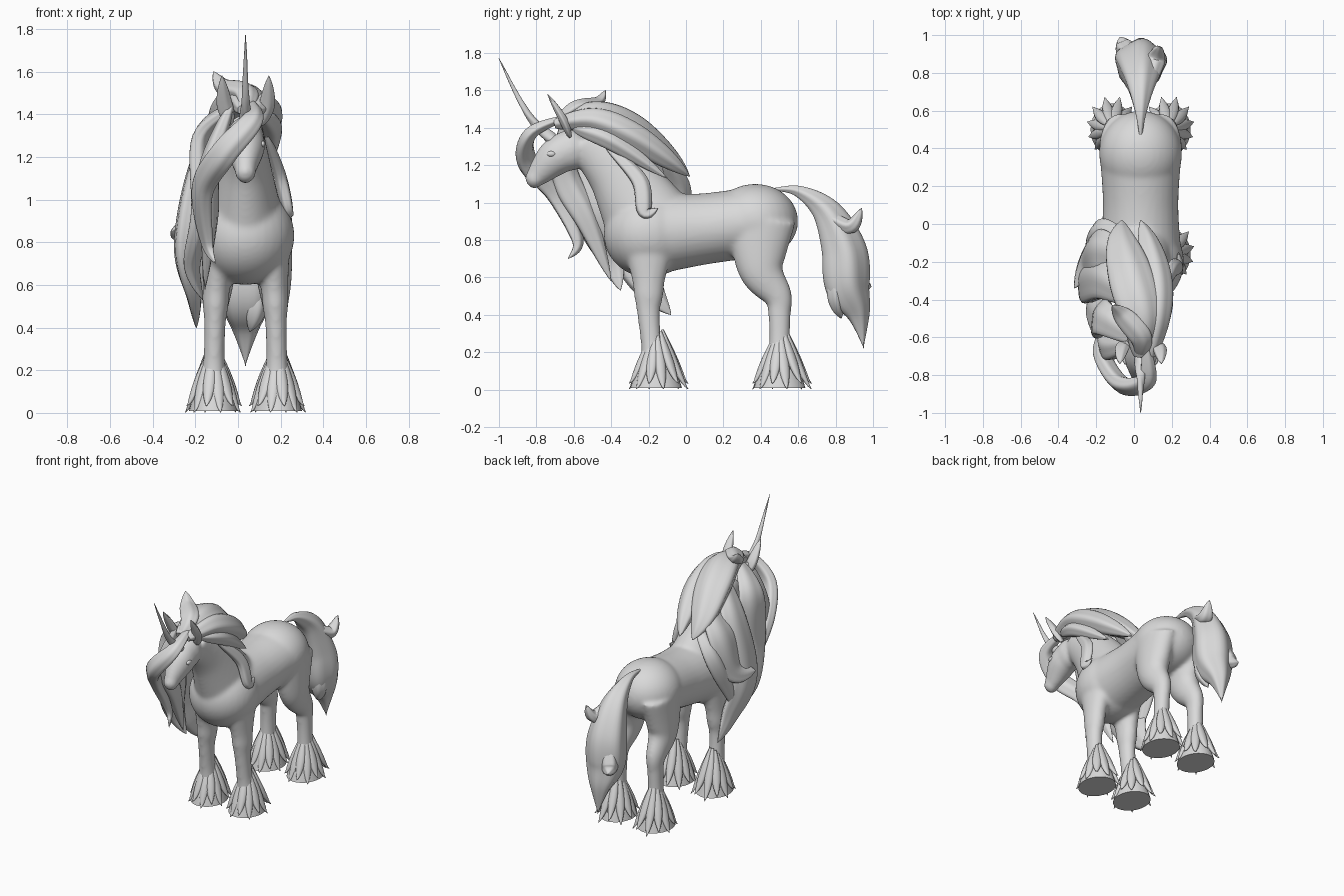
import bpy
import bmesh
import math
from mathutils import Matrix, Vector

default_cube = bpy.data.objects.get("Cube")
if default_cube:
    bpy.data.objects.remove(default_cube, do_unlink=True)

MIDLINE = 0.035
ACROSS, ALONG = Vector((1, 0, 0)), Vector((0, 1, 0))
SIDES = {"left": 1, "right": -1}

# One flat colour for the whole model
clay = bpy.data.materials.new("light_grey")
clay.use_nodes = True
colour = (0.7, 0.7, 0.7, 1)
clay.diffuse_color = colour
clay.node_tree.nodes["Principled BSDF"].inputs["Base Color"].default_value = colour


def curve_value(a, b, c, d, t):
    """Catmull-Rom interpolation of one channel."""
    return b + t / 2 * (c - a + t * (2 * a - 5 * b + 4 * c - d + t * (3 * (b - c) + d - a)))


def resample(stations, steps=8):
    """Smooth a short list of stations into a dense one."""
    padded = [stations[0], *stations, stations[-1]]
    result = []
    for window in zip(padded, padded[1:], padded[2:], padded[3:]):
        for step in range(steps):
            result.append([curve_value(*channel, step / steps) for channel in zip(*window)])
    result.append(list(stations[-1]))
    return result


def loft(bm, samples, axis, sides=24, ridge=0.0, lobes=5, twist=0.0):
    """Skin elliptical rings (x, y, z, half width, half depth) along a path."""
    centres = [Vector(sample[:3]) for sample in samples]
    rings = []
    for i, (centre, sample) in enumerate(zip(centres, samples)):
        before, after = centres[max(i - 1, 0)], centres[min(i + 1, len(centres) - 1)]
        tangent = (after - before).normalized()
        axis = (axis - tangent * axis.dot(tangent)).normalized()
        depth_axis = tangent.cross(axis)
        wide, deep = (max(size, MIDLINE / 20) for size in sample[3:])
        ring = []
        for k in range(sides):
            angle = math.tau * k / sides
            swell = 1 + ridge * math.cos(lobes * angle + twist * i)
            offset = axis * wide * math.cos(angle) + depth_axis * deep * math.sin(angle)
            ring.append(bm.verts.new(centre + offset * swell))
        rings.append(ring)
    for lower, upper in zip(rings, rings[1:]):
        for k in range(sides):
            n = (k + 1) % sides
            bm.faces.new((lower[k], lower[n], upper[n], upper[k]))
    bm.faces.new(rings[0])
    bm.faces.new(rings[-1])


def ball(bm, centre, radii):
    """Ellipsoid."""
    placement = Matrix.Translation(centre) @ Matrix.Diagonal((*radii, 1))
    bmesh.ops.create_uvsphere(bm, u_segments=32, v_segments=20, radius=1, matrix=placement)


def make_object(name, bm):
    bmesh.ops.recalc_face_normals(bm, faces=bm.faces)
    for face in bm.faces:
        face.smooth = len(face.verts) <= 4
    mesh = bpy.data.meshes.new(name)
    bm.to_mesh(mesh)
    bm.free()
    mesh.materials.append(clay)
    part = bpy.data.objects.new(name, mesh)
    part.location.x = MIDLINE
    bpy.context.collection.objects.link(part)
    return part


def lock(name, axis, width, depth, *points, bias=1):
    """One grooved lock that swells from its root and tapers to a point."""
    bm = bmesh.new()
    samples = resample(points)
    for i, sample in enumerate(samples):
        along = 0.1 + 0.9 * i / (len(samples) - 1)
        fullness = max(0, math.sin(math.pi * along ** bias)) ** bias
        sample += [width * fullness, depth * fullness]
    loft(bm, samples, axis, sides=30, ridge=0.06, twist=0.04)
    return make_object(name, bm)


def trunk(bm, *profile):
    """Central body section from stations (y, z, half width, half depth)."""
    loft(bm, resample([(0, *station) for station in profile]), ACROSS, sides=32)


# Body: chest, barrel, rump, neck and head fused with the legs into one skin
body = bmesh.new()
ball(body, (0, -.2, .83), (.23, .24, .23))
ball(body, (0, .37, .9), (.22, .23, .2))
trunk(body, (-.2, .83, .22, .22), (.1, .86, .2, .19), (.4, .9, .22, .19))
trunk(body, (-.2, .9, .18, .24), (-.36, 1.15, .12, .17), (-.55, 1.33, .08, .1))
ball(body, (0, -.62, 1.28), (.09, .1, .11))
trunk(body, (-.6, 1.3, .08, .1), (-.7, 1.24, .09, .1), (-.8, 1.14, .05, .06))
ball(body, (0, -.81, 1.13), (.05, .05, .055))

# Leg stations run downwards as (y, z, half width); depth and stance follow from height
legs = {
    "front": [(-.2, .85, .09), (-.2, .6, .065), (-.2, .5, .06), (-.2, .4, .05),
              (-.18, .2, .055), (-.16, .04, .1)],
    "rear": [(.4, .9, .1), (.4, .65, .085), (.49, .5, .06), (.5, .4, .05),
             (.5, .2, .055), (.5, .04, .1)],
}
STANCE = 0.15
for side in SIDES.values():
    for profile in legs.values():
        stations = [(side * (STANCE - z * z / 25), y, z, w, w * (1.05 + z * z)) for y, z, w in profile]
        loft(body, resample(stations), ACROSS)
skin = make_object("body", body)
fuse = skin.modifiers.new("fuse", "REMESH")
fuse.mode = "VOXEL"
fuse.voxel_size = 0.011
fuse.use_smooth_shade = True
soften = skin.modifiers.new("soften", "SMOOTH")
soften.factor = 0.5
soften.iterations = 15

# Hooves with a fringe of pointed feathering
for side_name, side in SIDES.items():
    for end_name, profile in legs.items():
        foot = Vector((side * STANCE, profile[-1][0], 0))
        bm = bmesh.new()
        placement = Matrix.Translation(foot + Vector((0, 0, .06))) @ Matrix.Diagonal((1, 1.2, 1, 1))
        bmesh.ops.create_cone(bm, cap_ends=True, segments=28, radius1=.115, radius2=.09,
                              depth=.1, matrix=placement)
        make_object(f"{end_name}_{side_name}_hoof", bm)

        bm = bmesh.new()
        tufts = 12
        for k in range(tufts):
            angle = math.tau * (k + .5) / tufts
            out = Vector((side * math.cos(angle), 1.15 * math.sin(angle), 0))
            around = Vector((-out.y, out.x, 0))
            back = max(0, math.sin(angle))
            samples = []
            for step in range(11):
                t = step / 10
                height = (.27 + back / 20) * (1 - t) ** 1.3 + .03 * (k % 2) * t
                fullness = math.sin(math.pi * (.1 + .9 * t))
                centre = foot + out * (.03 + (.1 + back / 40) * t)
                samples.append((centre.x, centre.y, height + .003, .03 * fullness, .02 * fullness))
            loft(bm, samples, around, sides=10)
        make_object(f"{end_name}_{side_name}_feathering", bm)

# Ears and eyes
for side_name, side in SIDES.items():
    lock(side_name + "_ear", ACROSS, .037, .022, (side * .07, -.62, 1.35),
         (side * .1, -.66, 1.45), (side * .11, -.74, 1.58))
    bm = bmesh.new()
    ball(bm, (side * .08, -.72, 1.26), (.013, .024, .015))
    make_object(side_name + "_eye", bm)

# Curved spiral horn
bm = bmesh.new()
horn = resample([(0, -.72, 1.34), (0, -.85, 1.48), (0, -1, 1.77)], steps=24)
for i, sample in enumerate(horn):
    sample += [MIDLINE * (1 - i / len(horn))] * 2
loft(bm, horn, ACROSS, ridge=.07, lobes=3, twist=.3)
make_object("horn", bm)

# Mane swept back along the crest
lock("crest_lock_left", ACROSS, .085, .075, (.05, -.7, 1.42), (.08, -.5, 1.44),
     (.08, -.3, 1.36), (.04, -.1, 1.23), (0, .02, 1.14))
lock("crest_lock_top", ACROSS, .12, .08, (0, -.7, 1.42), (0, -.5, 1.47),
     (-.05, -.3, 1.4), (-.1, -.1, 1.25), (-.1, .02, 1.14))
lock("crest_curl", ACROSS, .06, .04, (0, -.7, 1.42), (0, -.6, 1.5),
     (-.1, -.48, 1.53), (-.15, -.43, 1.6))
lock("crest_underlock", ACROSS, .05, .05, (.08, -.6, 1.4), (.12, -.4, 1.33), (.1, -.1, 1.13))

# Mane hanging over the right side of the neck
lock("mane_lock_front", ALONG, .11, .05, (-.05, -.6, 1.44), (-.2, -.5, 1.3),
     (-.2, -.5, .95), (-.25, -.4, .7), (-.2, -.35, .53))
lock("mane_lock_middle", ALONG, .12, .055, (-.05, -.4, 1.42), (-.2, -.3, 1.2),
     (-.28, -.3, .8), (-.24, -.2, .55), (-.23, -.08, .4))
lock("mane_lock_back", ALONG, .12, .055, (-.05, -.2, 1.32), (-.2, -.15, 1.15),
     (-.27, -.2, .9), (-.35, -.34, .85))
lock("mane_lock_withers", ALONG, .08, .05, (-.05, -.1, 1.22), (-.2, -.05, 1.05),
     (-.25, -.15, .8), (-.26, -.25, .57))

# Forelock across the face, cheek strand and shoulder strand
lock("forelock", ACROSS, .065, .045, (.03, -.66, 1.45), (.03, -.83, 1.37), (-.1, -.85, 1.22),
     (-.2, -.7, 1.05), (-.18, -.58, .8), (-.14, -.63, .7))
lock("cheek_strand", ALONG, .075, .05, (-.07, -.64, 1.44), (-.17, -.65, 1.15),
     (-.17, -.53, .9), (-.19, -.4, .58))
lock("shoulder_strand", ALONG, .045, .03, (.1, -.42, 1.3), (.16, -.25, 1.12),
     (.2, -.22, .95), (.2, -.15, .97))

# Tail, fullest low down, with flicked side curls
lock("tail", ACROSS, .135, .125, (0, .45, 1.07), (0, .6, 1.06), (0, .75, .95), (0, .84, .75),
     (0, .86, .55), (0, .92, .4), (0, .95, .22), bias=1.5)
lock("tail_upper_curl", ACROSS, .05, .04, (.02, .7, .97), (.08, .87, .87), (.1, .94, .97))
lock("tail_lower_curl", ACROSS, .055, .05, (-.04, .88, .75), (-.08, .93, .58), (-.11, .99, .55))
lock("tail_inner_curl", ACROSS, .05, .045, (.05, .8, .7), (.05, .8, .5), (.02, .83, .38))
